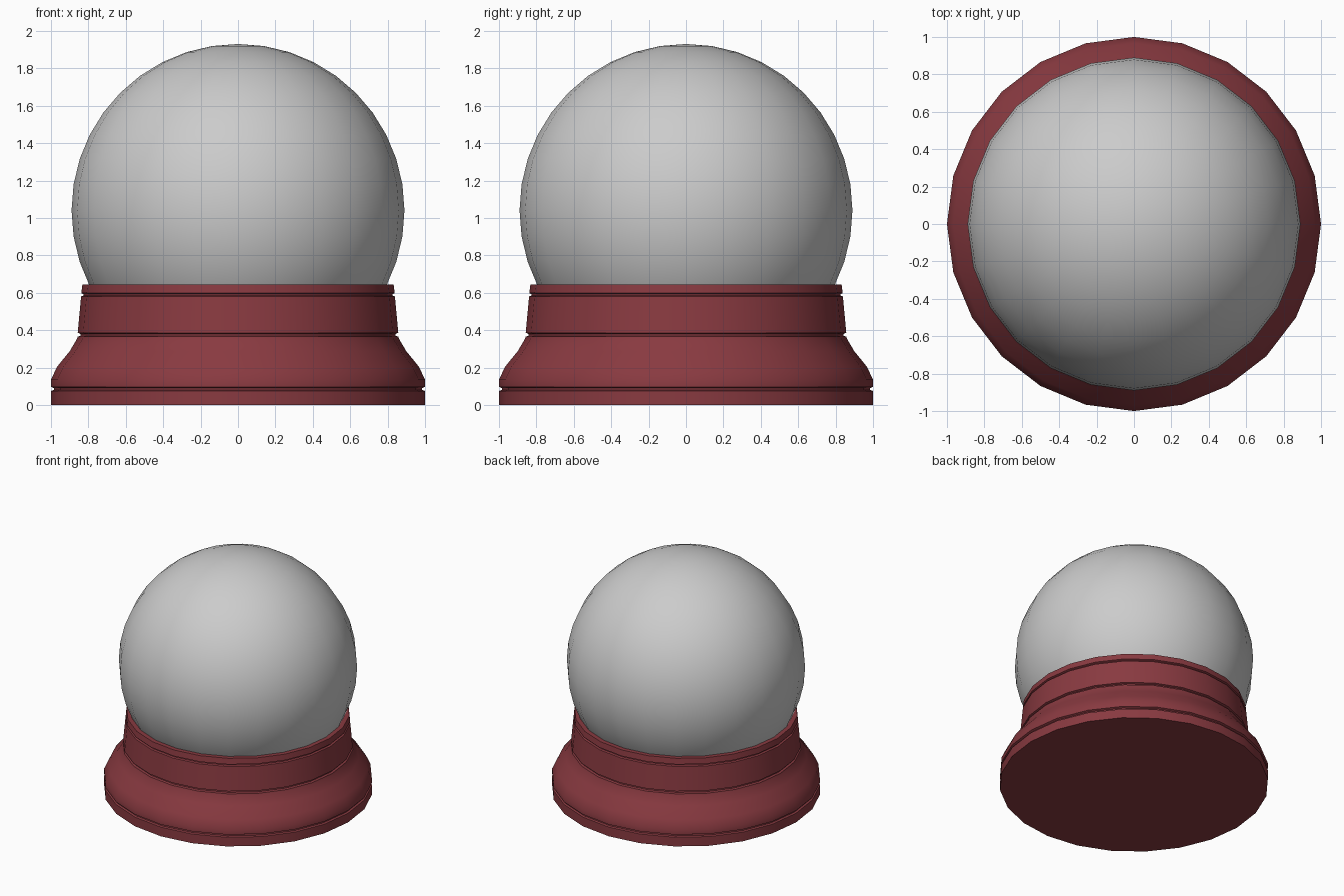
import bpy, math

if "Cube" in bpy.data.objects:
    bpy.data.objects.remove(bpy.data.objects["Cube"])

SIDES = 24


def lathe(name, profile, color=None):
    """Spin (radius, z) points around z; radius 0 makes a pole."""
    verts, rings, faces = [], [], []
    for r, z in profile:
        n = SIDES if r > 1e-6 else 1
        rings.append([len(verts) + i for i in range(n)])
        for i in range(n):
            a = 2 * math.pi * i / SIDES
            verts.append((r * math.cos(a), r * math.sin(a), z))
    for lo, hi in zip(rings, rings[1:]):
        for i in range(SIDES):
            j = (i + 1) % SIDES
            quad = [lo[i % len(lo)], lo[j % len(lo)], hi[j % len(hi)], hi[i % len(hi)]]
            faces.append(list(dict.fromkeys(quad)))
    mesh = bpy.data.meshes.new(name)
    mesh.from_pydata(verts, [], faces)
    obj = bpy.data.objects.new(name, mesh)
    bpy.context.collection.objects.link(obj)
    if color:
        mat = bpy.data.materials.new(name + "_paint")
        mat.diffuse_color = color
        mat.use_nodes = True
        mat.node_tree.nodes["Principled BSDF"].inputs["Base Color"].default_value = mat.diffuse_color
        mesh.materials.append(mat)
    bpy.ops.object.select_all(action='DESELECT')
    obj.select_set(True)
    bpy.context.view_layer.objects.active = obj
    bpy.ops.object.shade_smooth_by_angle(angle=math.radians(32))
    return obj


# Turned base: foot, groove, flared moulding, groove, collar, groove, rim
lathe("base", [
    (0, 0), (1.0, 0), (1.0, 0.075), (0.985, 0.08), (0.985, 0.09), (1.0, 0.097),
    (1.0, 0.135), (0.967, 0.205), (0.9, 0.287), (0.86, 0.355), (0.858, 0.365),
    (0.842, 0.37), (0.842, 0.38), (0.857, 0.386), (0.839, 0.58),
    (0.825, 0.585), (0.825, 0.592), (0.838, 0.598), (0.832, 0.645),
    (0.785, 0.645), (0.785, 0.6), (0, 0.6),
], (0.25, 0.042, 0.052, 1))

# Glass globe, its bottom seated inside the rim
R, CZ = 0.89, 1.04
lathe("globe", [(R * math.sin(math.radians(9 * k)) if k else 0,
                 CZ + R * math.cos(math.radians(9 * k))) for k in range(14, -1, -1)])
